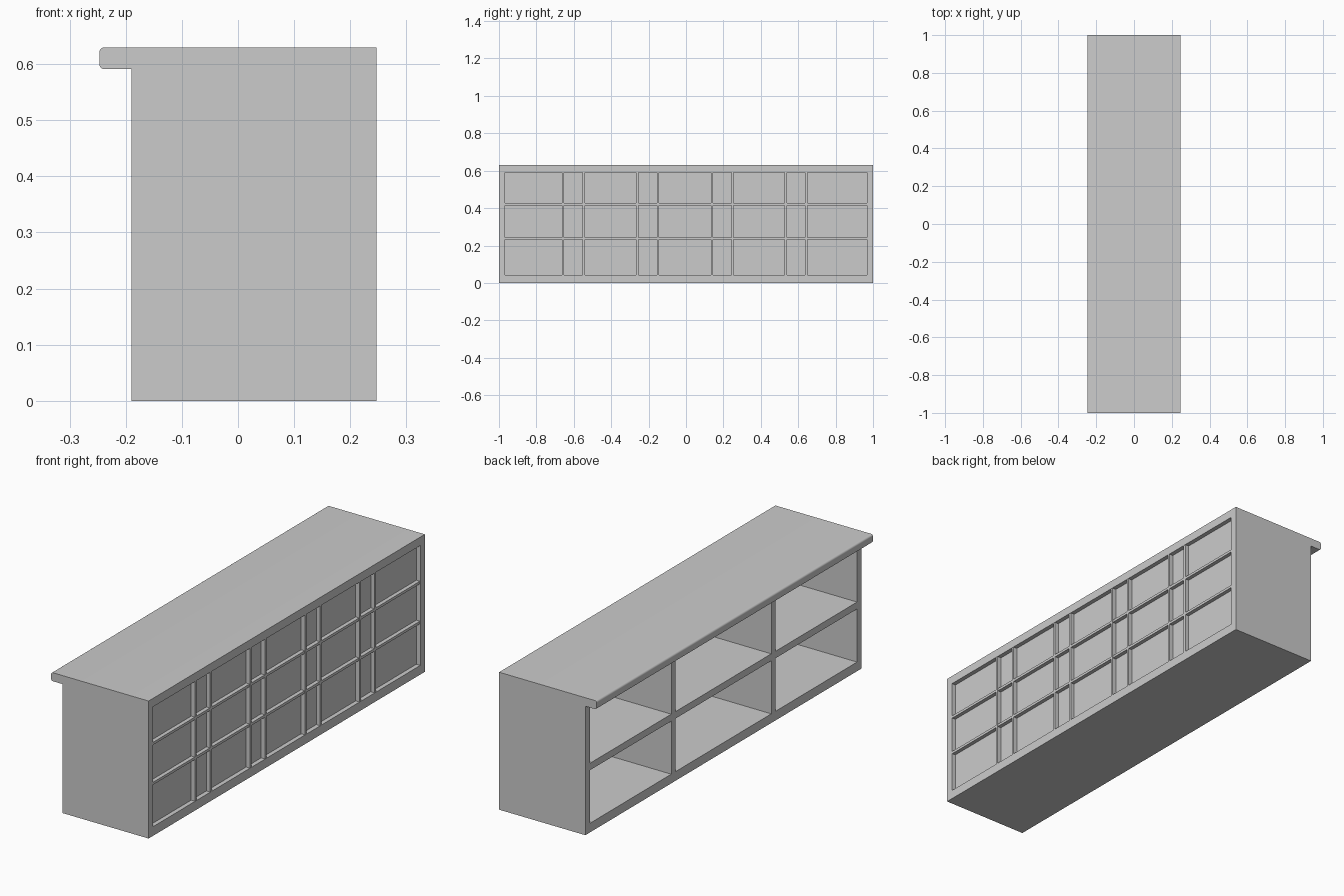
import bpy, bmesh, math

if "Cube" in bpy.data.objects:
    bpy.data.objects.remove(bpy.data.objects["Cube"])

X0, X1 = -0.19, 0.247      # cabinet depth
TOP, UNDER = 0.63, 0.591   # worktop upper and lower faces
IN = 0.967                 # inner face of the end walls


def mesh_object(name, bm):
    bmesh.ops.recalc_face_normals(bm, faces=bm.faces)
    me = bpy.data.meshes.new(name)
    bm.to_mesh(me)
    bm.free()
    ob = bpy.data.objects.new(name, me)
    bpy.context.collection.objects.link(ob)
    return ob


def box(name, x, y, z):
    bm = bmesh.new()
    bmesh.ops.create_cube(bm, size=1)
    for v in bm.verts:
        v.co = [lo + (c + 0.5) * (hi - lo) for c, (lo, hi) in zip(v.co, (x, y, z))]
    return mesh_object(name, bm)


# Worktop: profile with a rounded overhanging edge, extruded along y
r, xl = 0.009, -0.247
profile = [(X1, UNDER), (X1, TOP)]
for cz, start in ((TOP - r, 90), (UNDER + r, 180)):
    for i in range(7):
        a = math.radians(start + 15 * i)
        profile.append((xl + r + r * math.cos(a), cz + r * math.sin(a)))
bm = bmesh.new()
face = bm.faces.new([bm.verts.new((x, -1, z)) for x, z in profile])
ext = bmesh.ops.extrude_face_region(bm, geom=[face])
bmesh.ops.translate(bm, vec=(0, 2, 0),
                    verts=[v for v in ext["geom"] if isinstance(v, bmesh.types.BMVert)])
worktop = mesh_object("worktop", bm)
bpy.context.view_layer.objects.active = worktop
worktop.select_set(True)
bpy.ops.object.shade_smooth_by_angle(angle=math.radians(30))

# Carcass: end walls, base, dividers, shelf and recessed panel
PANEL_IN, PANEL_OUT = 0.207, 0.227
for side, s in (("left", -1), ("right", 1)):
    box(f"end_wall_{side}", (X0, X1), sorted((s * IN, s)), (0, UNDER))
    box(f"divider_{side}", (X0, PANEL_IN), (s * 0.362 - 0.016, s * 0.362 + 0.016), (0.042, UNDER))
box("base", (X0, X1), (-IN, IN), (0, 0.042))
for i, (a, b) in enumerate(((-IN, -0.378), (-0.346, 0.346), (0.378, IN))):
    box(f"shelf_{i + 1}", (X0, PANEL_IN), (a, b), (0.285, 0.317))
box("recessed_panel", (PANEL_IN, PANEL_OUT), (-IN, IN), (0.042, UNDER))

# Lattice strips on the panel
h = 0.006
for i, y in enumerate((-0.657, -0.547, -0.26, -0.15, 0.139, 0.249, 0.533, 0.643)):
    box(f"vertical_strip_{i + 1}", (PANEL_OUT, X1 - 0.001), (y - h, y + h), (0.042, UNDER))
for i, z in enumerate((0.238, 0.421)):
    box(f"horizontal_strip_{i + 1}", (PANEL_OUT, X1 - 0.002), (-IN, IN), (z - h, z + h))
